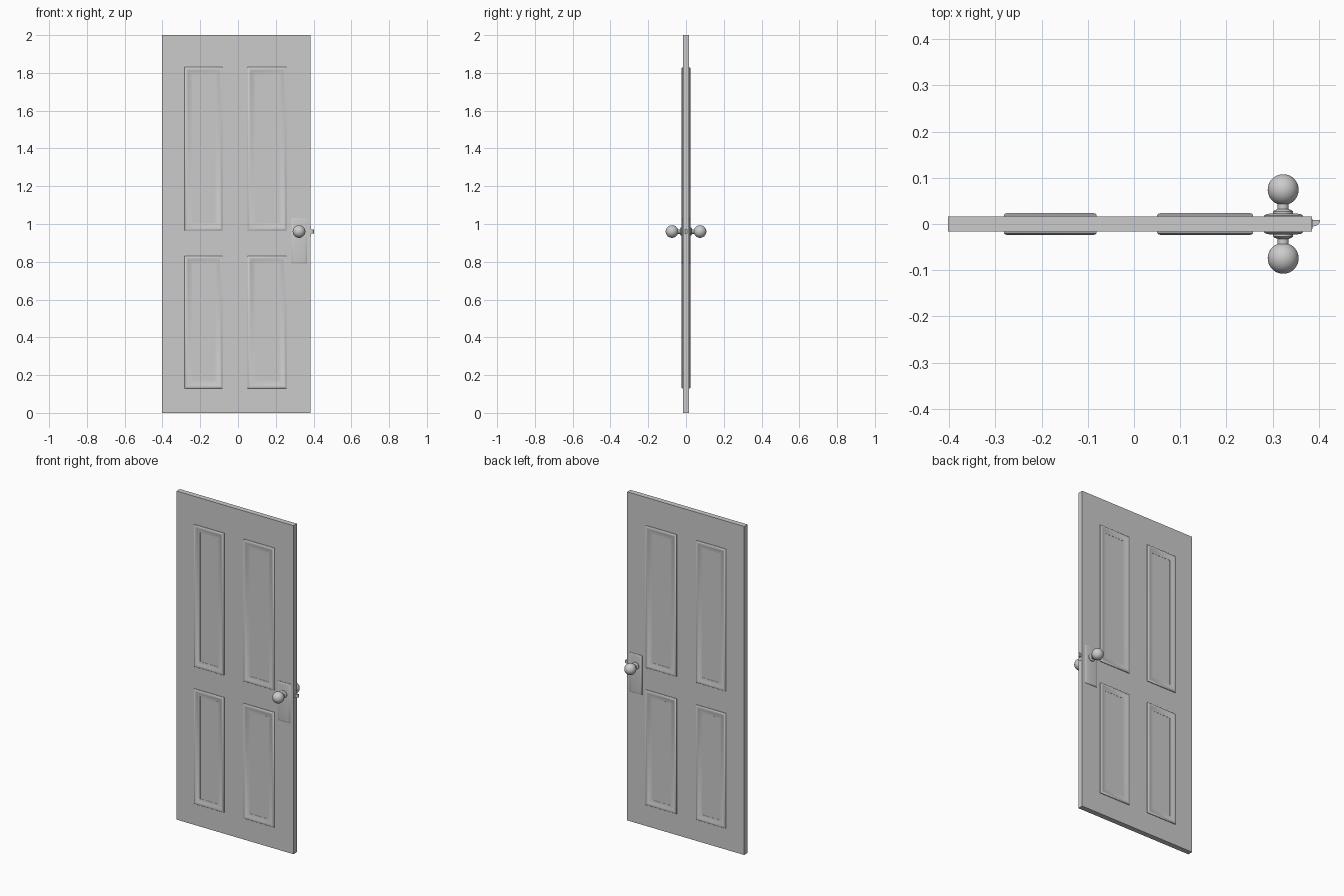
import bpy, bmesh, math
from mathutils import Matrix

cube = bpy.data.objects.get("Cube")
if cube:
    bpy.data.objects.remove(cube, do_unlink=True)

grey = bpy.data.materials.new("plain grey")
grey.use_nodes = True
COLOUR = (0.6, 0.6, 0.6, 1)
grey.diffuse_color = COLOUR
grey.node_tree.nodes["Principled BSDF"].inputs["Base Color"].default_value = COLOUR

HALF = 0.016          # half the door thickness
KNOB_X, KNOB_Z = 0.323, 0.96


def finish(name, bm, smooth=None):
    bmesh.ops.recalc_face_normals(bm, faces=bm.faces)
    mesh = bpy.data.meshes.new(name)
    bm.to_mesh(mesh)
    bm.free()
    mesh.materials.append(grey)
    ob = bpy.data.objects.new(name, mesh)
    bpy.context.collection.objects.link(ob)
    if smooth:
        bpy.ops.object.select_all(action='DESELECT')
        ob.select_set(True)
        bpy.context.view_layer.objects.active = ob
        bpy.ops.object.shade_smooth_by_angle(angle=math.radians(smooth))
    return ob


def bridge(bm, loops, cap=False):
    """Join matching closed loops of points into a skin."""
    rings = [[bm.verts.new(p) for p in loop] for loop in loops]
    n = len(rings[0])
    for a, b in zip(rings, rings[1:]):
        for i in range(n):
            j = (i + 1) % n
            bm.faces.new((a[i], a[j], b[j], b[i]))
    if cap:
        bm.faces.new(rings[0])
        bm.faces.new(rings[-1])


def rect(x0, x1, z0, z1, inset, y):
    return [(x0 + inset, y, z0 + inset), (x1 - inset, y, z0 + inset),
            (x1 - inset, y, z1 - inset), (x0 + inset, y, z1 - inset)]


# Door slab
bm = bmesh.new()
bridge(bm, [rect(-0.403, 0.385, 0, 2, 0, y) for y in (-HALF, HALF)], cap=True)
finish("door_slab", bm)

# Panel mouldings: rounded outer lip, then a long slope into the panel
MOULDING = [(0, 0.014), (0, 0.0195), (0.003, 0.0225), (0.008, 0.0238),
            (0.014, 0.023), (0.022, 0.0195), (0.028, 0.0182), (0.039, 0.0166), (0.04, 0.015)]
for side, s in (("front", -1), ("back", 1)):
    for column, x0, x1 in (("right", -0.282, -0.081), ("left", 0.05, 0.258)):
        for row, z0, z1 in (("upper", 0.965, 1.83), ("lower", 0.13, 0.83)):
            bm = bmesh.new()
            bridge(bm, [rect(x0, x1, z0, z1, d, s * h) for d, h in MOULDING])
            finish(f"{side}_{row}_{column}_moulding", bm, 35)

    # Pillowed lock plate
    bm = bmesh.new()
    bridge(bm, [rect(0.282, 0.366, 0.79, 1.03, d, s * h) for d, h in
                ((0, 0.014), (0, 0.0185), (0.004, 0.021), (0.012, 0.0225))], cap=True)
    finish(f"{side}_lock_plate", bm, 50)

    # Knob turned from one profile: collar, neck and ball
    profile = [(0.0215, 0.02), (0.0215, 0.027), (0.018, 0.03), (0.012, 0.032), (0.012, 0.045)]
    start = math.asin(0.012 / 0.0335)
    for i in range(15):
        a = start + (math.pi - start) * i / 14.3
        profile.append((0.0335 * math.sin(a), 0.0742 - 0.0335 * math.cos(a)))
    bm = bmesh.new()
    turn = [2 * math.pi * i / 32 for i in range(32)]
    bridge(bm, [[(KNOB_X + r * math.cos(t), s * y, KNOB_Z + r * math.sin(t)) for t in turn]
                for r, y in profile], cap=True)
    finish(f"{side}_knob", bm, 40)

# Spring latch with a rounded striking side
bm = bmesh.new()
outline = [(0.38, 0.009), (0.403, 0.009)]
for i in range(1, 7):
    a = math.pi / 2 * i / 6
    outline.append((0.389 + 0.014 * math.cos(a), 0.009 - 0.014 * math.sin(a)))
outline.append((0.38, -0.005))
bridge(bm, [[(x, y, z) for x, y in outline] for z in (KNOB_Z - 0.01, KNOB_Z + 0.01)], cap=True)
finish("latch", bm, 40)

# Latch face plate on the door edge
bm = bmesh.new()
bmesh.ops.create_cube(bm, size=1, matrix=Matrix.Translation((0.3845, 0, KNOB_Z))
                      @ Matrix.Diagonal((0.003, 0.022, 0.06, 1)))
finish("latch_face_plate", bm)
